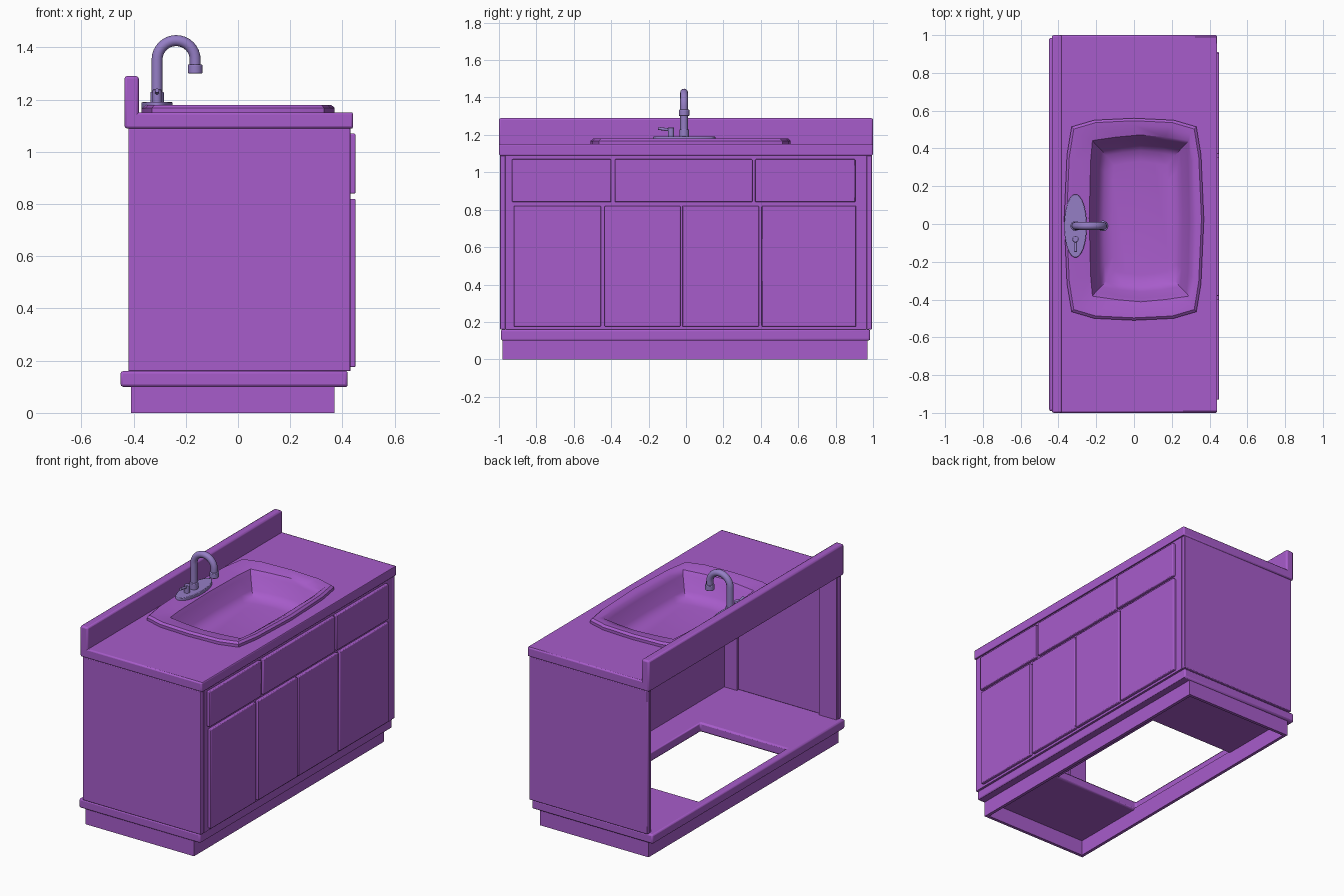
import bpy, bmesh, math

if "Cube" in bpy.data.objects:
    bpy.data.objects.remove(bpy.data.objects["Cube"])


def material(name, rgb):
    m = bpy.data.materials.new(name)
    m.diffuse_color = (*rgb, 1)
    m.use_nodes = True
    m.node_tree.nodes["Principled BSDF"].inputs["Base Color"].default_value = m.diffuse_color
    return m


PURPLE = material("purple", (0.39, 0.107, 0.597))
LILAC = material("lilac", (0.30, 0.21, 0.56))


def finish(name, bm, mat=PURPLE, bevel=0.0, segments=2):
    bmesh.ops.recalc_face_normals(bm, faces=bm.faces)
    me = bpy.data.meshes.new(name)
    bm.to_mesh(me)
    bm.free()
    ob = bpy.data.objects.new(name, me)
    bpy.context.collection.objects.link(ob)
    me.materials.append(mat)
    if bevel:
        mod = ob.modifiers.new("bevel", "BEVEL")
        mod.width, mod.segments, mod.limit_method = bevel, segments, "ANGLE"
    bpy.ops.object.select_all(action="DESELECT")
    ob.select_set(True)
    bpy.context.view_layer.objects.active = ob
    bpy.ops.object.shade_smooth_by_angle(angle=math.radians(40))
    return ob


def loft(bm, loops, close=False, cap_start=False, cap_end=False):
    """Skin a list of equal-length point loops with quads."""
    rings = [[bm.verts.new(p) for p in loop] for loop in loops]
    pairs = list(zip(rings, rings[1:])) + ([(rings[-1], rings[0])] if close else [])
    for a, b in pairs:
        for i in range(len(a)):
            j = (i + 1) % len(a)
            bm.faces.new((a[i], a[j], b[j], b[i]))
    if cap_start:
        bm.faces.new(rings[0])
    if cap_end:
        bm.faces.new(rings[-1])


def rect(r, z):
    x0, x1, y0, y1 = r
    return [(x0, y0, z), (x1, y0, z), (x1, y1, z), (x0, y1, z)]


def box(name, x0, x1, y0, y1, z0, z1, bevel=0.005):
    bm = bmesh.new()
    r = (x0, x1, y0, y1)
    loft(bm, [rect(r, z0), rect(r, z1)], cap_start=True, cap_end=True)
    return finish(name, bm, bevel=bevel)


def frame(name, outer, inner, z0, z1, bevel=0.0):
    """Rectangular slab with a rectangular hole."""
    bm = bmesh.new()
    loft(bm, [rect(outer, z0), rect(outer, z1), rect(inner, z1), rect(inner, z0)], close=True)
    return finish(name, bm, bevel=bevel)


def cylinder(name, p, r, z0, z1, ry=None, bevel=0.004, n=24):
    bm = bmesh.new()
    loops = [[(p[0] + r * math.cos(t * math.tau / n), p[1] + (ry or r) * math.sin(t * math.tau / n), z)
              for t in range(n)] for z in (z0, z1)]
    loft(bm, loops, cap_start=True, cap_end=True)
    return finish(name, bm, LILAC, bevel)


def pipe(name, pts, radius):
    cu = bpy.data.curves.new(name, "CURVE")
    cu.dimensions = "3D"
    cu.bevel_depth, cu.bevel_resolution, cu.use_fill_caps = radius, 4, True
    sp = cu.splines.new("POLY")
    sp.points.add(len(pts) - 1)
    for q, p in zip(sp.points, pts):
        q.co = (*p, 1)
    cu.materials.append(LILAC)
    ob = bpy.data.objects.new(name, cu)
    bpy.context.collection.objects.link(ob)
    bpy.ops.object.select_all(action="DESELECT")
    ob.select_set(True)
    bpy.context.view_layer.objects.active = ob
    bpy.ops.object.convert(target="MESH")
    bpy.ops.object.shade_smooth_by_angle(angle=math.radians(40))


# Hollow toe kick and floor with an opening
frame("toe_kick", (-0.41, 0.37, -0.98, 0.97), (-0.39, 0.35, -0.96, 0.95), 0, 0.11)
frame("cabinet_floor", (-0.45, 0.42, -0.99, 0.985), (-0.40, 0.22, -0.46, 0.44), 0.10, 0.16, 0.01)

# End panels with inner stiles; the back stays open
for side, tag in ((-1, "left"), (1, "right")):
    def span(a, b):
        return sorted((side * a, side * b))
    box(f"{tag}_end_panel", -0.42, 0.43, *span(0.965, 0.995), 0.16, 1.09, 0.004)
    box(f"{tag}_back_stile", -0.415, -0.29, *span(0.95, 0.965), 0.16, 1.09, 0)
    box(f"{tag}_front_stile", 0.30, 0.395, *span(0.95, 0.965), 0.16, 1.09, 0)

# Face panel, drawer fronts and doors
box("face_panel", 0.39, 0.43, -0.965, 0.965, 0.16, 1.09, 0)
for i, (a, b) in enumerate(((-0.93, -0.40), (-0.38, 0.355), (0.37, 0.905))):
    box(f"drawer_front_{i + 1}", 0.425, 0.45, a, b, 0.84, 1.07)
for i, (a, b) in enumerate(((-0.92, -0.455), (-0.435, -0.03), (-0.02, 0.39), (0.405, 0.91))):
    box(f"door_{i + 1}", 0.425, 0.45, a, b, 0.175, 0.82)

# Countertop with sink cut-out, and backsplash
frame("countertop", (-0.43, 0.44, -1, 1), (-0.27, 0.33, -0.42, 0.485), 1.09, 1.15, 0.008)
box("backsplash", -0.435, -0.38, -1, 1, 1.09, 1.29, 0.01)

# Sink: quarter outlines mirrored into full loops, skinned from rim to basin
RIM = [(0, 0.535), (0.21, 0.525), (0.33, 0.49), (0.355, 0.34), (0.37, 0)]
BASIN = [(0, 0.442), (0.13, 0.43), (0.255, 0.412), (0.265, 0.3), (0.272, 0)]


def outline(quarter, cx, cy, z, sx=1.0, sy=1.0):
    q = [(x * sx, y * sy) for x, y in quarter]
    pts = q + [(x, -y) for x, y in q[-2::-1]]
    pts += [(-x, y) for x, y in pts[-2:0:-1]]
    return [(cx + x, cy + y, z) for x, y in pts]


bm = bmesh.new()
loft(bm, [
    outline(RIM, 0, 0.025, 1.145),
    outline(RIM, 0, 0.025, 1.168),
    outline(RIM, 0, 0.025, 1.18, 0.965, 0.975),
    outline(RIM, 0, 0.025, 1.178, 0.90, 0.93),
    outline(BASIN, 0.035, 0.03, 1.165),
    outline(BASIN, 0.035, 0.03, 1.14, 0.95, 0.96),
    outline(BASIN, 0.035, 0.03, 1.06, 0.82, 0.88),
    outline(BASIN, 0.035, 0.03, 1.03, 0.72, 0.81),
    outline(BASIN, 0.035, 0.03, 1.02, 0.55, 0.68),
], cap_end=True)
finish("sink", bm)

# Faucet: plate, gooseneck spout, nozzle and lever
FX, FY = -0.31, -0.01
cylinder("faucet_plate", (FX, FY), 0.06, 1.165, 1.19, ry=0.168, n=32)
cylinder("spout_collar", (FX, FY), 0.026, 1.185, 1.23)
arc = [(-0.237 - 0.073 * math.cos(t * math.pi / 16), FY, 1.353 + 0.073 * math.sin(t * math.pi / 16))
       for t in range(17)]
pipe("spout", [(FX, FY, 1.18)] + arc + [(-0.164, FY, 1.31)], 0.021)
cylinder("nozzle", (-0.164, FY), 0.028, 1.30, 1.335)
cylinder("lever_post", (FX, -0.08), 0.017, 1.18, 1.24)
pipe("lever", [(FX, -0.08, 1.225), (FX, -0.115, 1.23), (FX, -0.148, 1.235)], 0.008)
